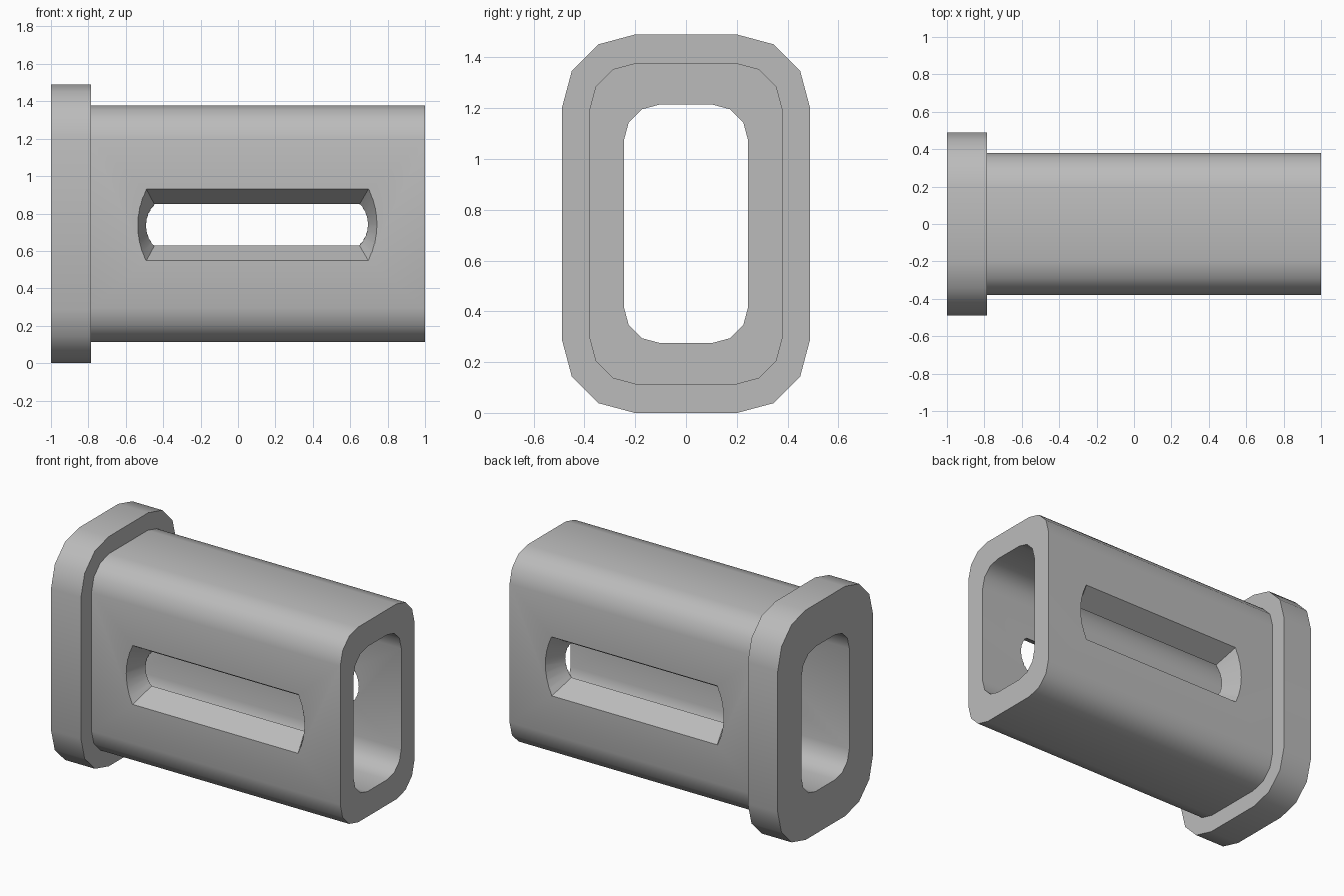
import bpy, bmesh
from math import cos, sin, radians, asin, hypot

cube = bpy.data.objects.get("Cube")
if cube:
    bpy.data.objects.remove(cube, do_unlink=True)

MID_Z = 0.745    # centre height of the sleeve
SLOT_Z = 0.739   # centre height of the slots
WALL_IN, WALL_OUT = 0.245, 0.38

steel = bpy.data.materials.new("plain_grey")
steel.use_nodes = True
grey = (0.5, 0.5, 0.5, 1)
steel.diffuse_color = grey
steel.node_tree.nodes["Principled BSDF"].inputs["Base Color"].default_value = grey


def make_object(name, bm):
    bmesh.ops.recalc_face_normals(bm, faces=bm.faces)
    mesh = bpy.data.meshes.new(name)
    bm.to_mesh(mesh)
    bm.free()
    mesh.materials.append(steel)
    obj = bpy.data.objects.new(name, mesh)
    bpy.context.collection.objects.link(obj)
    return obj


def rounded_ring(bm, x, half_y, half_z, radius, steps=3):
    """Rounded rectangle of vertices lying across the x axis."""
    ring = []
    for corner, (sy, sz) in enumerate([(1, 1), (-1, 1), (-1, -1), (1, -1)]):
        for i in range(steps + 1):
            a = radians(90 * (corner + i / steps))
            ring.append(bm.verts.new((x,
                                      sy * (half_y - radius) + radius * cos(a),
                                      MID_Z + sz * (half_z - radius) + radius * sin(a))))
    return ring


def bridge(bm, a, b):
    for i in range(len(a)):
        j = (i + 1) % len(a)
        bm.faces.new((a[i], a[j], b[j], b[i]))


# Sleeve with end flange: one closed shell lofted around bore, flange and tube
bore = (WALL_IN, 0.47, 0.143)
flange = (0.488, 0.745, 0.286)
tube = (WALL_OUT, 0.633, 0.183)
bm = bmesh.new()
stations = [(-1, bore), (-1, flange), (-0.785, flange),
            (-0.785, tube), (1, tube), (1, bore)]
rings = [rounded_ring(bm, x, *size) for x, size in stations]
for i, ring in enumerate(rings):
    bridge(bm, ring, rings[(i + 1) % len(rings)])
sleeve = make_object("flanged_sleeve", bm)


def slot_outline(x0, x1, half_z, bulge, steps=8):
    """Slot with straight long sides and shallow arcs at both ends."""
    r = (half_z ** 2 + bulge ** 2) / (2 * bulge)
    span = asin(half_z / r)
    angles = [span * (2 * i / steps - 1) for i in range(steps + 1)]
    right = [(x1 + bulge - r + r * cos(a), r * sin(a)) for a in angles]
    left = [(x0 - bulge + r - r * cos(a), -r * sin(a)) for a in angles]
    return right + left


# Tapered slots through the front and back walls
inner = slot_outline(-0.447, 0.65, 0.111, 0.045)
outer = slot_outline(-0.49, 0.697, 0.191, 0.046)
for name, side in (("front", -1), ("back", 1)):
    bm = bmesh.new()
    loops = []
    for t in (-0.4, 1.4):
        y = side * (WALL_IN + t * (WALL_OUT - WALL_IN))
        loops.append([bm.verts.new((p[0] + t * (q[0] - p[0]), y,
                                    SLOT_Z + p[1] + t * (q[1] - p[1])))
                      for p, q in zip(inner, outer)])
    bridge(bm, *loops)
    for loop in loops:
        bm.faces.new(loop)
    cutter = make_object(name + "_slot_cutter", bm)
    cutter.hide_render = True
    bpy.context.view_layer.objects.active = sleeve
    cut = sleeve.modifiers.new(name + "_slot", "BOOLEAN")
    cut.operation = "DIFFERENCE"
    cut.solver = "EXACT"
    cut.object = cutter
    bpy.ops.object.modifier_apply(modifier=cut.name)
    bpy.data.objects.remove(cutter, do_unlink=True)

# Smooth rounded corners, crisp rims
bpy.ops.object.select_all(action="DESELECT")
sleeve.select_set(True)
bpy.context.view_layer.objects.active = sleeve
bpy.ops.object.shade_smooth_by_angle(angle=radians(35))
